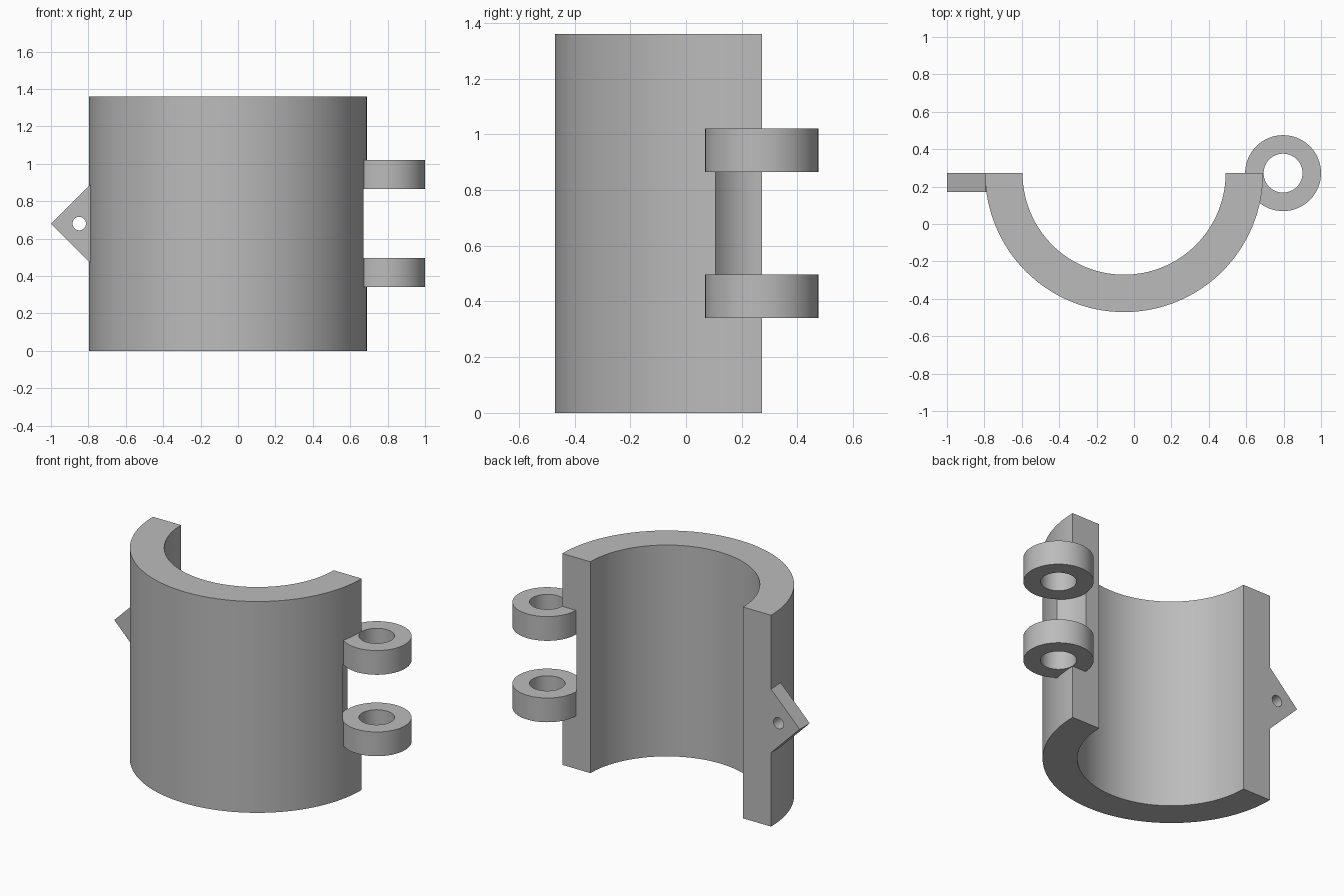
import bpy, bmesh
from math import pi, cos, sin, radians

if "Cube" in bpy.data.objects:
    bpy.data.objects.remove(bpy.data.objects["Cube"])

HEIGHT = 1.36
SPLIT_Y = 0.272                 # plane of the flat mating faces
PIN = (0.797, SPLIT_Y)          # hinge axis
KNUCKLE_R, PIN_R = 0.203, 0.104
KNUCKLES = {"lower_hinge_knuckle": (0.34, 0.496), "upper_hinge_knuckle": (0.864, 1.02)}

grey = bpy.data.materials.new("plain_grey")
grey.use_nodes = True
colour = (0.5, 0.5, 0.5, 1)
grey.diffuse_color = colour
grey.node_tree.nodes["Principled BSDF"].inputs["Base Color"].default_value = colour


def finish(name, bm):
    bmesh.ops.recalc_face_normals(bm, faces=bm.faces)
    mesh = bpy.data.meshes.new(name)
    bm.to_mesh(mesh)
    bm.free()
    mesh.materials.append(grey)
    obj = bpy.data.objects.new(name, mesh)
    bpy.context.collection.objects.link(obj)
    return obj


def prism(name, points, offset):
    """Extrude a closed outline of 3D points."""
    bm = bmesh.new()
    face = bm.faces.new([bm.verts.new(p) for p in points])
    moved = bmesh.ops.extrude_face_region(bm, geom=[face], use_keep_orig=True)["geom"]
    bmesh.ops.translate(bm, vec=offset, verts=[v for v in moved if isinstance(v, bmesh.types.BMVert)])
    return finish(name, bm)


def ring(name, centre, r_in, r_out, z0, z1, start, sweep, steps):
    """Sweep a rectangular section round a vertical axis."""
    bm = bmesh.new()
    closed = sweep >= 2 * pi
    section = [(r_in, z0), (r_out, z0), (r_out, z1), (r_in, z1)]
    loops = []
    for i in range(steps if closed else steps + 1):
        a = start + sweep * i / steps
        loops.append([bm.verts.new((centre[0] + r * cos(a), centre[1] + r * sin(a), z))
                      for r, z in section])
    for i in range(steps):
        a, b = loops[i], loops[(i + 1) % len(loops)]
        for j in range(4):
            k = (j + 1) % 4
            bm.faces.new((a[j], a[k], b[k], b[j]))
    if not closed:
        bm.faces.new(loops[0])
        bm.faces.new(loops[-1])
    return finish(name, bm)


def select(obj):
    bpy.ops.object.select_all(action="DESELECT")
    obj.select_set(True)
    bpy.context.view_layer.objects.active = obj


def cut(obj, cutter):
    cutter.hide_render = True
    mod = obj.modifiers.new("cut", "BOOLEAN")
    mod.operation, mod.solver, mod.object = "DIFFERENCE", "EXACT", cutter
    select(obj)
    bpy.ops.object.modifier_apply(modifier=mod.name)
    bpy.data.objects.remove(cutter)


def circle(radius, steps):
    return [(radius * cos(2 * pi * i / steps), radius * sin(2 * pi * i / steps)) for i in range(steps)]


# Half sleeve, with a relief between the knuckles for the mating hinge part
sleeve = ring("half_sleeve", (-0.053, SPLIT_Y), 0.543, 0.743, 0, HEIGHT, pi, pi, 64)
gap_low, gap_high = KNUCKLES["lower_hinge_knuckle"][1], KNUCKLES["upper_hinge_knuckle"][0]
relief = prism("relief_cutter", [(PIN[0] + x, PIN[1] + y, gap_low) for x, y in circle(0.208, 64)],
               (0, 0, gap_high - gap_low))
cut(sleeve, relief)
parts = [sleeve]

# Hinge knuckles
for name, (z0, z1) in KNUCKLES.items():
    parts.append(ring(name, PIN, PIN_R, KNUCKLE_R, z0, z1, 0, 2 * pi, 64))

# Pointed latch tab with a through hole
mid, half = HEIGHT / 2, 0.206
tab = prism("latch_tab", [(-1, 0.17, mid), (-0.794, 0.17, mid - half), (-0.78, 0.17, mid - half),
                          (-0.78, 0.17, mid + half), (-0.794, 0.17, mid + half)],
            (0, SPLIT_Y - 0.17, 0))
hole = prism("tab_hole_cutter", [(-0.849 + x, 0.1, mid + z) for x, z in circle(0.036, 32)], (0, 0.3, 0))
cut(tab, hole)
parts.append(tab)

for obj in parts:
    select(obj)
    bpy.ops.object.shade_smooth_by_angle(angle=radians(30))
